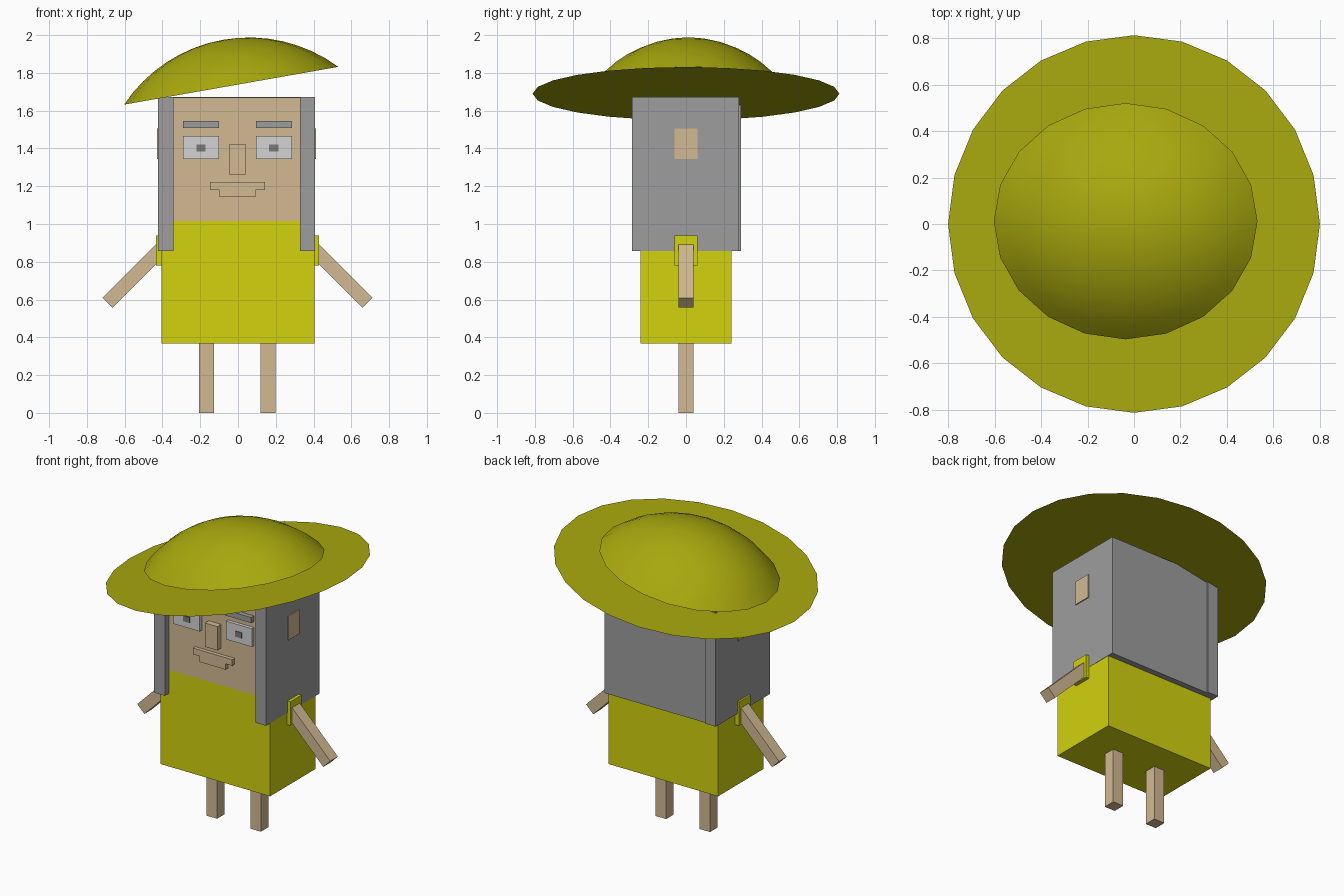
import bpy, bmesh, math
from mathutils import Matrix, Vector

if "Cube" in bpy.data.objects:
    bpy.data.objects.remove(bpy.data.objects["Cube"])


def material(name, r, g, b):
    def lin(c):
        c /= 255
        return c / 12.92 if c <= 0.04045 else ((c + 0.055) / 1.055) ** 2.4
    m = bpy.data.materials.new(name)
    m.diffuse_color = (lin(r), lin(g), lin(b), 1)
    m.use_nodes = True
    m.node_tree.nodes["Principled BSDF"].inputs["Base Color"].default_value = m.diffuse_color
    return m


SKIN = material("tan skin", 210, 186, 146)
SHIRT = material("yellow shirt", 210, 210, 13)
HAT = material("olive hat", 168, 168, 14)
HAIR = material("grey hair", 157, 157, 157)
WHITE = material("eye light grey", 211, 211, 211)
PUPIL = material("pupil grey", 122, 122, 122)


def finish(name, bm, mat):
    me = bpy.data.meshes.new(name)
    bm.to_mesh(me)
    bm.free()
    me.materials.append(mat)
    ob = bpy.data.objects.new(name, me)
    bpy.context.collection.objects.link(ob)
    return ob


def box(name, mat, x, y, z, matrix=None):
    """Box from its (min, max) range on each axis."""
    bm = bmesh.new()
    bmesh.ops.create_cube(bm, size=1)
    for v in bm.verts:
        v.co = Vector([r[0] + (c + 0.5) * (r[1] - r[0]) for c, r in zip(v.co, (x, y, z))])
    if matrix:
        bm.transform(matrix)
    return finish(name, bm, mat)


# Body: shirt below, face above, one flush block
box("shirt", SHIRT, (-0.405, 0.405), (-0.24, 0.24), (0.368, 1.015))
box("head", SKIN, (-0.405, 0.405), (-0.24, 0.24), (1.015, 1.67))

# Hair: two side slabs and a back slab
box("hair_left", HAIR, (-0.423, -0.342), (-0.285, 0.29), (0.858, 1.672))
box("hair_right", HAIR, (0.328, 0.407), (-0.285, 0.279), (0.858, 1.672))
box("hair_back", HAIR, (-0.35, 0.407), (0.2, 0.28), (0.858, 1.672))

# Ears
box("ear_left", SKIN, (-0.43, -0.37), (-0.06, 0.06), (1.345, 1.505))
box("ear_right", SKIN, (0.36, 0.414), (-0.06, 0.06), (1.345, 1.505))

# Paired face details, legs, sleeves and arms
for side, s in (("left", -1), ("right", 1)):
    def span(a, b, off=-0.003):
        return tuple(sorted((s * a + off, s * b + off)))
    box("eyebrow_" + side, HAIR, span(0.097, 0.289), (-0.27, -0.23), (1.507, 1.544))
    box("eye_" + side, WHITE, span(0.097, 0.289), (-0.262, -0.23), (1.344, 1.466))
    box("pupil_" + side, PUPIL, span(0.168, 0.217), (-0.267, -0.25), (1.383, 1.42))
    box("leg_" + side, SKIN, span(0.123, 0.202, -0.004), (-0.04, 0.04), (0, 0.38))
    box("sleeve_" + side, SHIRT, span(0.35, 0.432), (-0.06, 0.06), (0.779, 0.938))
    swing = Matrix.Translation((s * 0.688 - 0.003, 0, 0.583)) @ Matrix.Rotation(s * -math.pi / 4, 4, "Y")
    box("arm_" + side, SKIN, (-0.037, 0.037), (-0.04, 0.04), (0, 0.42), swing)

# Nose and two-step mouth
box("nose", SKIN, (-0.048, 0.043), (-0.28, -0.23), (1.263, 1.422))
box("mouth", SKIN, (-0.148, 0.143), (-0.265, -0.23), (1.181, 1.222))
box("lower_lip", SKIN, (-0.098, 0.093), (-0.265, -0.23), (1.142, 1.181))

# Hat: thin tilted brim
tilt = Matrix.Rotation(math.radians(-10), 4, "Y")
bm = bmesh.new()
bmesh.ops.create_circle(bm, cap_ends=True, segments=24, radius=0.812)
bm.transform(Matrix.Translation((0, 0, 1.69)) @ tilt)
finish("hat_brim", bm, HAT)

# Hat crown: shallow spherical cap, narrowed front to back
bm = bmesh.new()
R, rim, rings, seg = 0.795, 0.576, 8, 20
top = math.asin(rim / R)
depth = R * math.cos(top)
prev = [bm.verts.new((0, 0, R - depth))]
for i in range(1, rings + 1):
    a = top * i / rings
    ring = [bm.verts.new((R * math.sin(a) * math.cos(2 * math.pi * k / seg),
                          R * math.sin(a) * math.sin(2 * math.pi * k / seg) * 0.882,
                          R * math.cos(a) - depth)) for k in range(seg)]
    for k in range(seg):
        n = (k + 1) % seg
        if i == 1:
            bm.faces.new((prev[0], ring[k], ring[n]))
        else:
            bm.faces.new((prev[k], ring[k], ring[n], prev[n]))
    prev = ring
for f in bm.faces:
    f.smooth = True
bm.transform(Matrix.Translation((-0.036, 0.012, 1.732)) @ tilt)
finish("hat_crown", bm, HAT)
